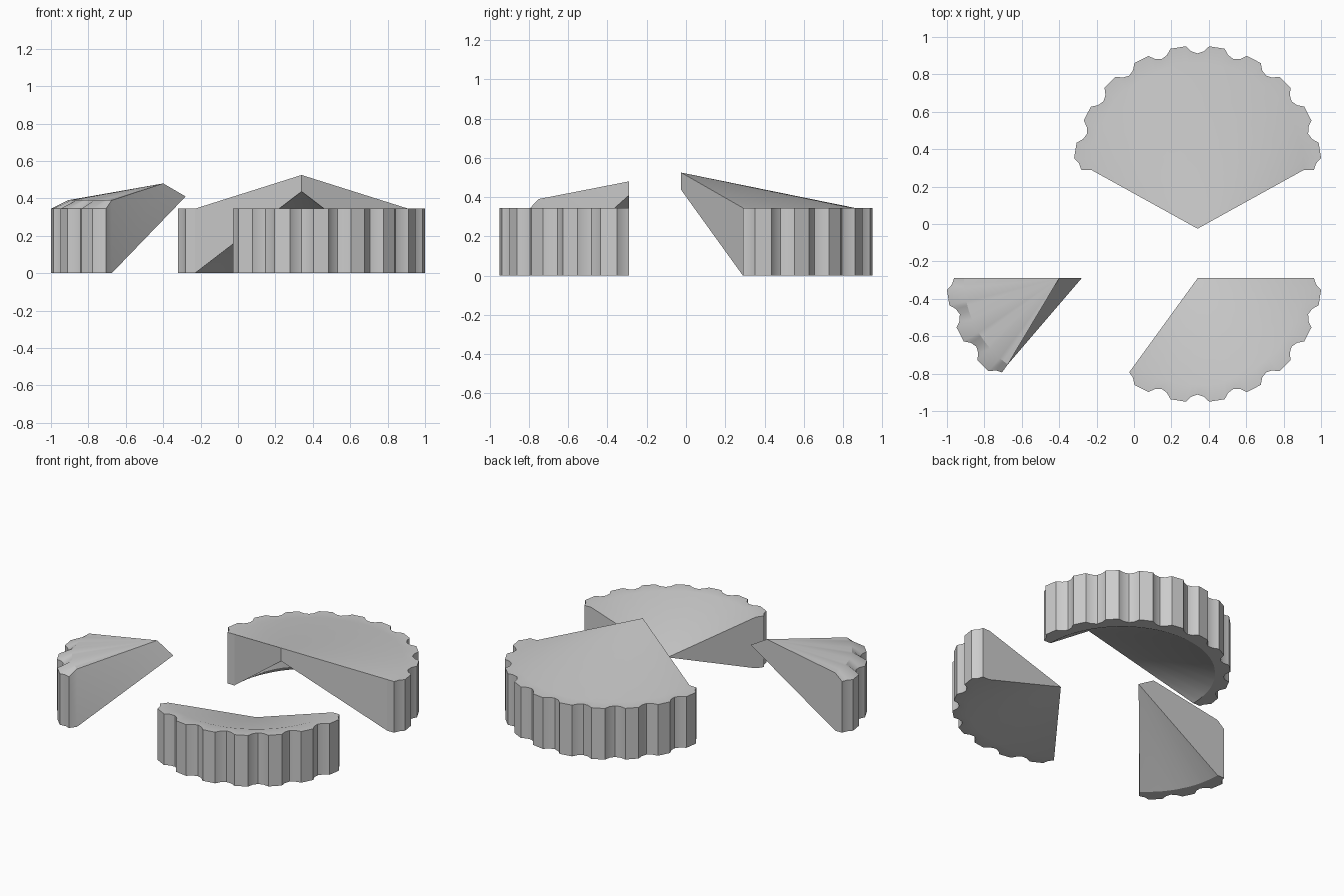
import bpy, bmesh, math

if "Cube" in bpy.data.objects:
    bpy.data.objects.remove(bpy.data.objects["Cube"])

R_TIP, R_MID, R_NOTCH, R_IN, H = 0.663, 0.634, 0.622, 0.57, 0.345
STEP = 18  # one scallop, twenty per full turn
PROFILE = [(0, R_NOTCH), (3, R_MID), (5.4, R_TIP), (12.6, R_TIP), (15, R_MID)]


def scallops(start, end):
    """Angles and radii of the scalloped edge between two notches."""
    pts = [(start + i * STEP + a, r)
           for i in range((end - start) // STEP) for a, r in PROFILE]
    return pts + [(end, R_NOTCH)]


def slice_piece(name, centre, start, end, top_tip, low_tip, inner_z=H):
    bm = bmesh.new()
    cx, cy = centre

    def ring(radius, z):
        return [bm.verts.new((cx + (radius or r) * math.cos(math.radians(a)),
                              cy + (radius or r) * math.sin(math.radians(a)), z))
                for a, r in scallops(start, end)]

    low_in, low_out = ring(R_IN, 0), ring(None, 0)
    top_out, top_in = ring(None, H), ring(R_IN, inner_z)
    rings = [low_in, low_out, top_out, top_in]
    t = bm.verts.new(top_tip)
    b = t if top_tip == low_tip else bm.verts.new(low_tip)

    # rim: underside, scalloped wall, upper border
    for p, q in zip(rings, rings[1:]):
        for i in range(len(p) - 1):
            bm.faces.new((p[i], p[i + 1], q[i + 1], q[i]))
    # fans running to the upper and lower tips
    for i in range(len(top_in) - 1):
        bm.faces.new((top_in[i], top_in[i + 1], t))
        bm.faces.new((low_in[i + 1], low_in[i], b))
    # cut walls at both ends
    for k in (0, -1):
        bm.faces.new([r[k] for r in rings])
        bm.faces.new([low_in[k], top_in[k], t] + ([b] if b is not t else []))

    bmesh.ops.recalc_face_normals(bm, faces=bm.faces)
    mesh = bpy.data.meshes.new(name)
    bm.to_mesh(mesh)
    bm.free()
    obj = bpy.data.objects.new(name, mesh)
    bpy.context.collection.objects.link(obj)
    bpy.ops.object.select_all(action='DESELECT')
    obj.select_set(True)
    bpy.context.view_layer.objects.active = obj
    bpy.ops.object.shade_smooth_by_angle(angle=math.radians(25))


# half, 35 percent and 15 percent slices, pulled apart
slice_piece("half_slice", (0.34, 0.29), 0, 180,
            (0.34, -0.025, 0.525), (0.34, -0.025, 0.437))
slice_piece("medium_slice", (0.34, -0.29), 234, 360,
            (0.34, -0.29, 0.16), (0.34, -0.29, 0.16))
slice_piece("small_slice", (-0.34, -0.29), 180, 234,
            (-0.40, -0.29, 0.48), (-0.28, -0.29, 0.41), inner_z=0.39)
